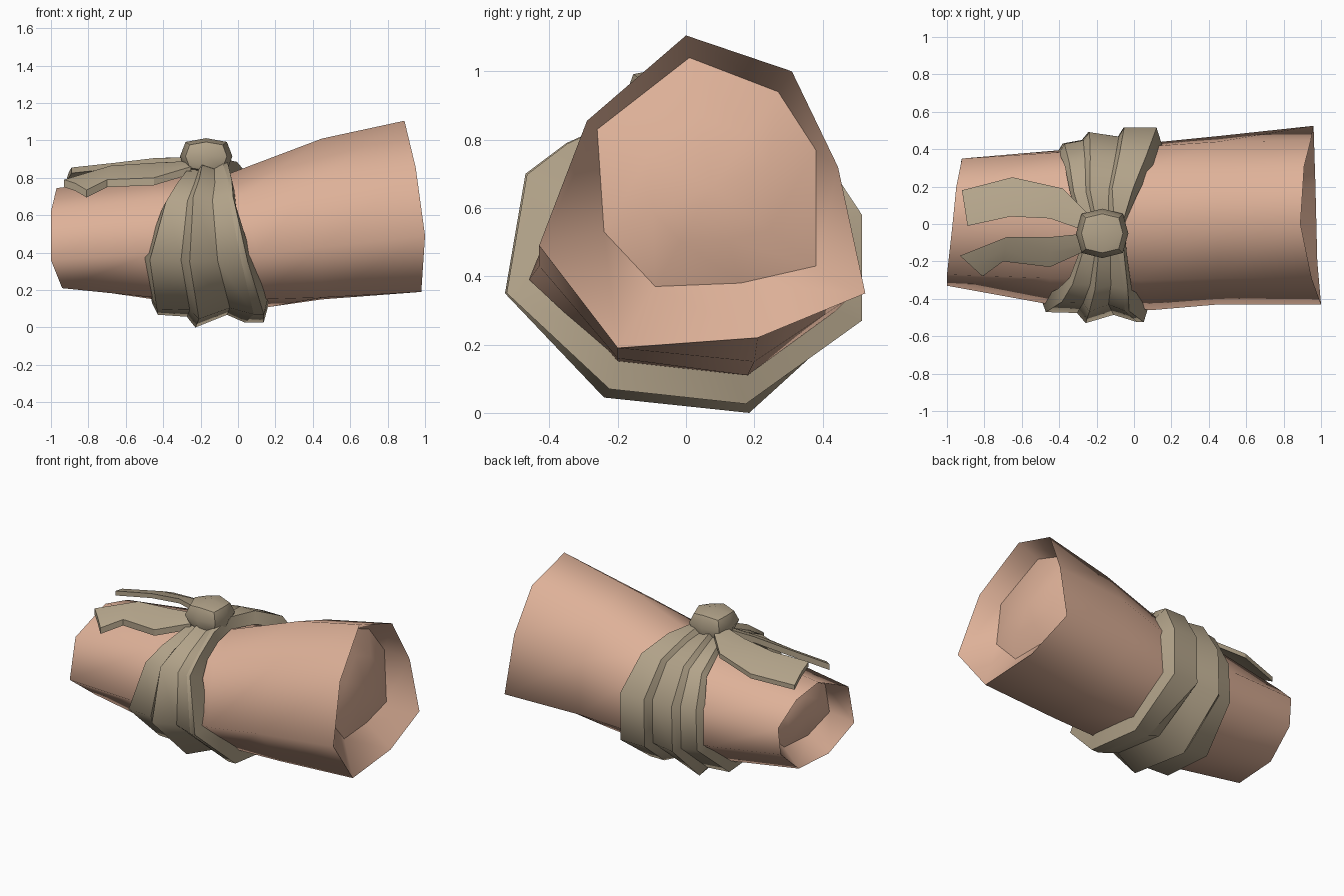
import bpy, bmesh, math
from mathutils import Vector

if "Cube" in bpy.data.objects:
    bpy.data.objects.remove(bpy.data.objects["Cube"])


def material(name, rgb):
    m = bpy.data.materials.new(name)
    m.diffuse_color = (*rgb, 1)
    m.use_nodes = True
    m.node_tree.nodes["Principled BSDF"].inputs["Base Color"].default_value = m.diffuse_color
    return m


SKIN = material("warm_peach", (0.73, 0.44, 0.315))
CLOTH = material("tan_cloth", (0.45, 0.37, 0.255))


def finish(bm, name, mat, angle=None):
    bmesh.ops.recalc_face_normals(bm, faces=bm.faces)
    if angle is None:
        for f in bm.faces:
            f.smooth = True
    me = bpy.data.meshes.new(name)
    bm.to_mesh(me)
    bm.free()
    me.materials.append(mat)
    ob = bpy.data.objects.new(name, me)
    bpy.context.collection.objects.link(ob)
    if angle is not None:
        bpy.ops.object.select_all(action='DESELECT')
        ob.select_set(True)
        bpy.context.view_layer.objects.active = ob
        bpy.ops.object.shade_smooth_by_angle(angle=math.radians(angle))
    return ob


def bridge(bm, a, b):
    n = len(a)
    for i in range(n):
        j = (i + 1) % n
        bm.faces.new((a[i], a[j], b[j], b[i]))


def crease(bm, ring):
    for i, v in enumerate(ring):
        bm.edges.get((v, ring[(i + 1) % len(ring)])).smooth = False


# Sleeve: eight-sided (y, z) sections; x is a number or one value per corner
sections = [
    ((-.97, -.95, -.92, -.925, -.93, -.94, -1.0, -1.0),
     [(0, .745), (.2, .70), (.35, .56), (.33, .38), (.15, .22), (-.15, .21), (-.33, .36), (-.27, .62)]),
    (-.45,
     [(0, .81), (.26, .74), (.38, .55), (.39, .33), (.17, .15), (-.2, .16), (-.43, .4), (-.29, .69)]),
    ((-.04, .04, .15, .15, .17, .1, .1, .03),
     [(0, .825), (.28, .77), (.42, .60), (.44, .30), (.18, .11), (-.2, .15), (-.46, .39), (-.3, .71)]),
    (.45,
     [(0, 1.01), (.29, .91), (.44, .68), (.47, .33), (.2, .15), (-.2, .16), (-.43, .43), (-.29, .81)]),
    ((.89, .91, .945, .96, .97, .98, 1.0, .95),
     [(0, 1.105), (.31, 1.0), (.445, .72), (.525, .35), (.21, .22), (-.2, .19), (-.43, .49), (-.29, .855)]),
]
bm = bmesh.new()
rings = []
for x, yz in sections:
    xs = x if isinstance(x, tuple) else (x,) * 8
    rings.append([bm.verts.new((xs[i], *yz[i])) for i in range(8)])
for a, b in zip(rings, rings[1:]):
    bridge(bm, a, b)

# Recessed, slightly domed plugs inside both openings
right_inner = [(.01, 1.04), (.27, .94), (.38, .77), (.38, .43), (.16, .38), (-.09, .37), (-.24, .53), (-.26, .83)]
left_inner = [(y * .78, .49 + (z - .49) * .78 + .035) for y, z in sections[0][1]]
for ring, inner, dx in ((rings[-1], right_inner, -.14), (rings[0], left_inner, .13)):
    pit = [bm.verts.new((v.co.x + dx, y, z)) for v, (y, z) in zip(ring, inner)]
    bridge(bm, ring, pit)
    centre = sum((v.co for v in pit), Vector()) / 8
    dome = [bm.verts.new(centre.lerp(v.co, .55) + Vector((-dx * .4, 0, 0))) for v in pit]
    bridge(bm, pit, dome)
    tip = bm.verts.new(centre + Vector((-dx * .5, 0, 0)))
    for i in range(8):
        bm.faces.new((dome[i], dome[(i + 1) % 8], tip))
    crease(bm, ring)
    crease(bm, pit)
finish(bm, "sleeve", SKIN)

# Wrap: pleated band fanning out from the knot; (y, z, left x, right x, front-to-back blend)
stations = [
    (0, .90, -.28, -.05, .5), (-.18, .87, -.29, -.04, .2), (-.35, .79, -.345, -.02, 0),
    (-.47, .70, -.405, -.01, 0), (-.53, .35, -.5, .075, 0), (-.24, .045, -.465, .165, .1),
    (.185, 0, -.46, .17, .4), (.515, .27, -.41, .16, 1), (.515, .58, -.40, .16, 1),
    (.37, .80, -.37, .10, 1), (.19, .885, -.34, .02, 1),
]
# (fraction of width, depth below the ridge)
front = [(0, .14), (.05, .06), (.34, .055), (.42, 0), (.68, .045), (.90, .005), (.96, .005), (1, .13)]
back = [(0, .14), (.05, .09), (.23, .07), (.29, .025), (.57, .05), (.62, 0), (.93, 0), (1, .13)]
bm = bmesh.new()
loops = []
for y, z, x0, x1, t in stations:
    inward = (Vector((0, .02, .45)) - Vector((0, y, z))).normalized()
    loop = []
    for k, ((f0, d0), (f1, d1)) in enumerate(zip(front, back)):
        f, d = f0 + (f1 - f0) * t, d0 + (d1 - d0) * t
        if z > .75:
            d *= .6
        if z < .1:
            d = 0 if k == 3 else d + (.025 if k > 3 else 0)
        loop.append(bm.verts.new(Vector((x0 + (x1 - x0) * f, y, z)) + inward * d))
    loops.append(loop)
for i, a in enumerate(loops):
    bridge(bm, a, loops[(i + 1) % len(loops)])
for k in range(len(front)):
    crease(bm, [loop[k] for loop in loops])
finish(bm, "pleated_wrap", CLOTH)

# Knot: rounded block
bm = bmesh.new()
bmesh.ops.create_cube(bm, size=2)
bmesh.ops.subdivide_edges(bm, edges=bm.edges[:], cuts=1, use_grid_fill=True)
for v in bm.verts:
    p = v.co * (1, 1, .79, .63)[round(v.co.length_squared)]
    v.co = (-.17 + p.x * .14, -.05 + p.y * .132, .915 + p.z * .097)
finish(bm, "knot", CLOTH, 50)


# Tails: strips between two edges with a fold along the middle
def tail(name, outer, inner, thick, bulge):
    bm = bmesh.new()
    rows = []
    for o, i in zip(outer, inner):
        o, i = Vector(o), Vector(i)
        m = (o + i) / 2 + Vector((0, 0, bulge))
        drop = Vector((0, 0, -thick))
        rows.append([bm.verts.new(p) for p in (o, m, i, i + drop, m + drop, o + drop)])
    for a, b in zip(rows, rows[1:]):
        bridge(bm, a, b)
    bm.faces.new(rows[0])
    bm.faces.new(rows[-1])
    finish(bm, name, CLOTH, 25)


tail("back_tail",
     [(-.25, .06, .89), (-.38, .19, .85), (-.65, .25, .81), (-.92, .18, .78)],
     [(-.25, -.04, .91), (-.45, .03, .905), (-.66, .04, .88), (-.89, -.01, .855)], .03, .012)
tail("front_tail",
     [(-.25, -.14, .86), (-.45, -.23, .80), (-.70, -.20, .79), (-.81, -.28, .735)],
     [(-.25, -.05, .89), (-.45, -.07, .88), (-.68, -.07, .865), (-.93, -.17, .79)], .04, .008)
